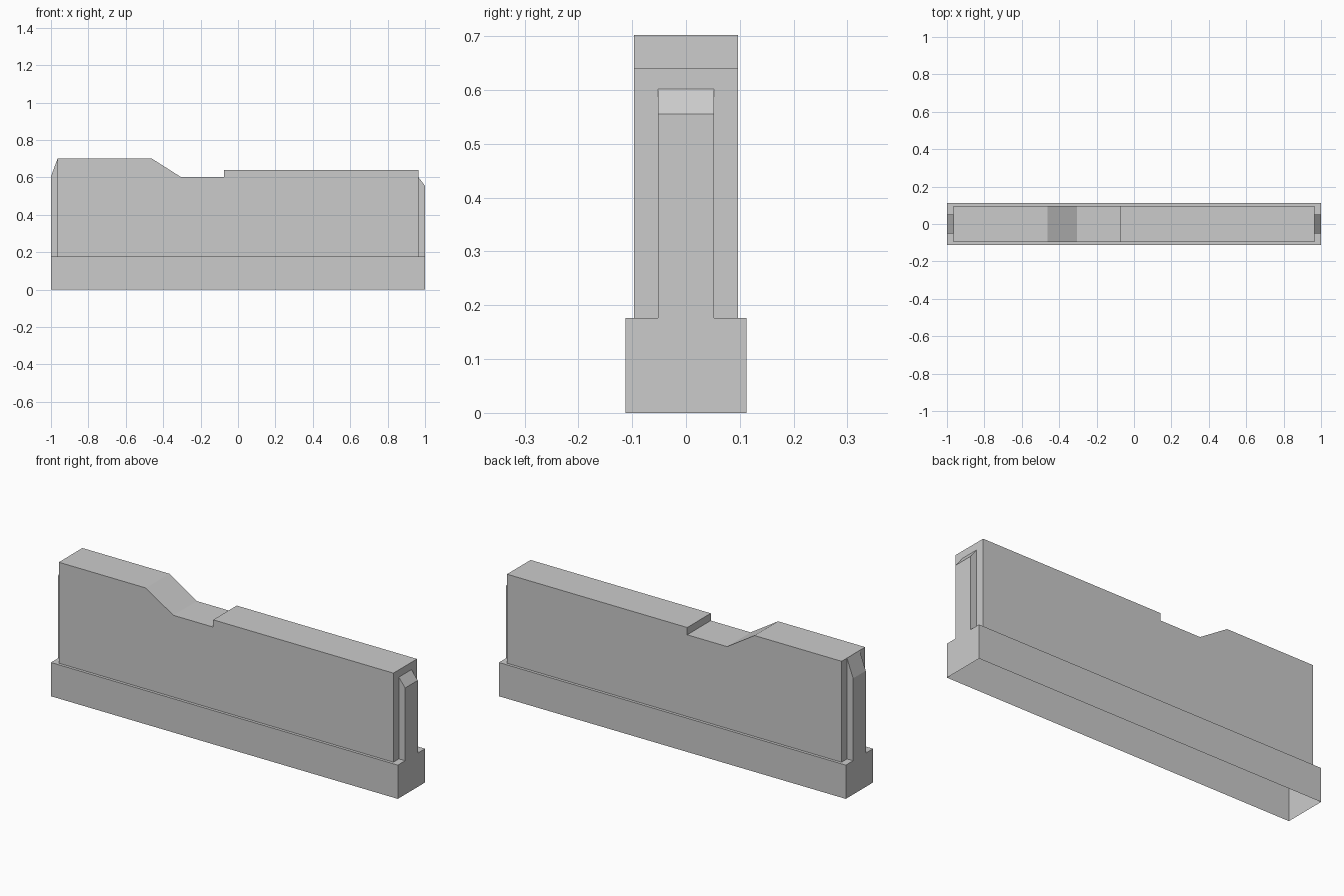
import bpy, bmesh

if "Cube" in bpy.data.objects:
    bpy.data.objects.remove(bpy.data.objects["Cube"])

grey = bpy.data.materials.new("light_grey")
grey.diffuse_color = (0.6, 0.6, 0.6, 1)
grey.use_nodes = True
grey.node_tree.nodes["Principled BSDF"].inputs["Base Color"].default_value = grey.diffuse_color


def extrude_profile(name, points, half_width):
    """Closed solid from an x-z outline, extruded symmetrically along y."""
    bm = bmesh.new()
    face = bm.faces.new([bm.verts.new((x, -half_width, z)) for x, z in points])
    out = bmesh.ops.extrude_face_region(bm, geom=[face])
    moved = [v for v in out["geom"] if isinstance(v, bmesh.types.BMVert)]
    bmesh.ops.translate(bm, verts=moved, vec=(0, 2 * half_width, 0))
    bmesh.ops.recalc_face_normals(bm, faces=bm.faces)
    mesh = bpy.data.meshes.new(name)
    bm.to_mesh(mesh)
    bm.free()
    mesh.materials.append(grey)
    obj = bpy.data.objects.new(name, mesh)
    bpy.context.collection.objects.link(obj)
    return obj


# Wide foot
shell = extrude_profile("stepped_housing",
                        [(-1, 0), (1, 0), (1, 0.176), (-1, 0.176)], 0.112)

# Upper body with the stepped top, reaching down into the foot
body = extrude_profile("upper_body", [
    (-0.965, 0.1), (0.964, 0.1), (0.964, 0.64), (-0.075, 0.64),
    (-0.075, 0.602), (-0.305, 0.602), (-0.463, 0.702), (-0.965, 0.702)], 0.097)

# Bevelled ribs on both ends
left_rib = extrude_profile("left_rib", [
    (-1, 0.1), (-0.9, 0.1), (-0.9, 0.6), (-0.965, 0.7), (-1, 0.605)], 0.052)
right_rib = extrude_profile("right_rib", [
    (0.9, 0.1), (1, 0.1), (1, 0.555), (0.964, 0.602), (0.9, 0.602)], 0.052)

# Join everything into one outer skin
bpy.context.view_layer.objects.active = shell
for part in (body, left_rib, right_rib):
    mod = shell.modifiers.new("join", 'BOOLEAN')
    mod.operation = 'UNION'
    mod.solver = 'EXACT'
    mod.object = part
    bpy.ops.object.modifier_apply(modifier=mod.name)
    bpy.data.objects.remove(part)

# Open the underside, leaving a hollow shell
bm = bmesh.new()
bm.from_mesh(shell.data)
bottom = [f for f in bm.faces if f.calc_center_median().z < 0.001]
bmesh.ops.delete(bm, geom=bottom, context='FACES')
bm.to_mesh(shell.data)
bm.free()
